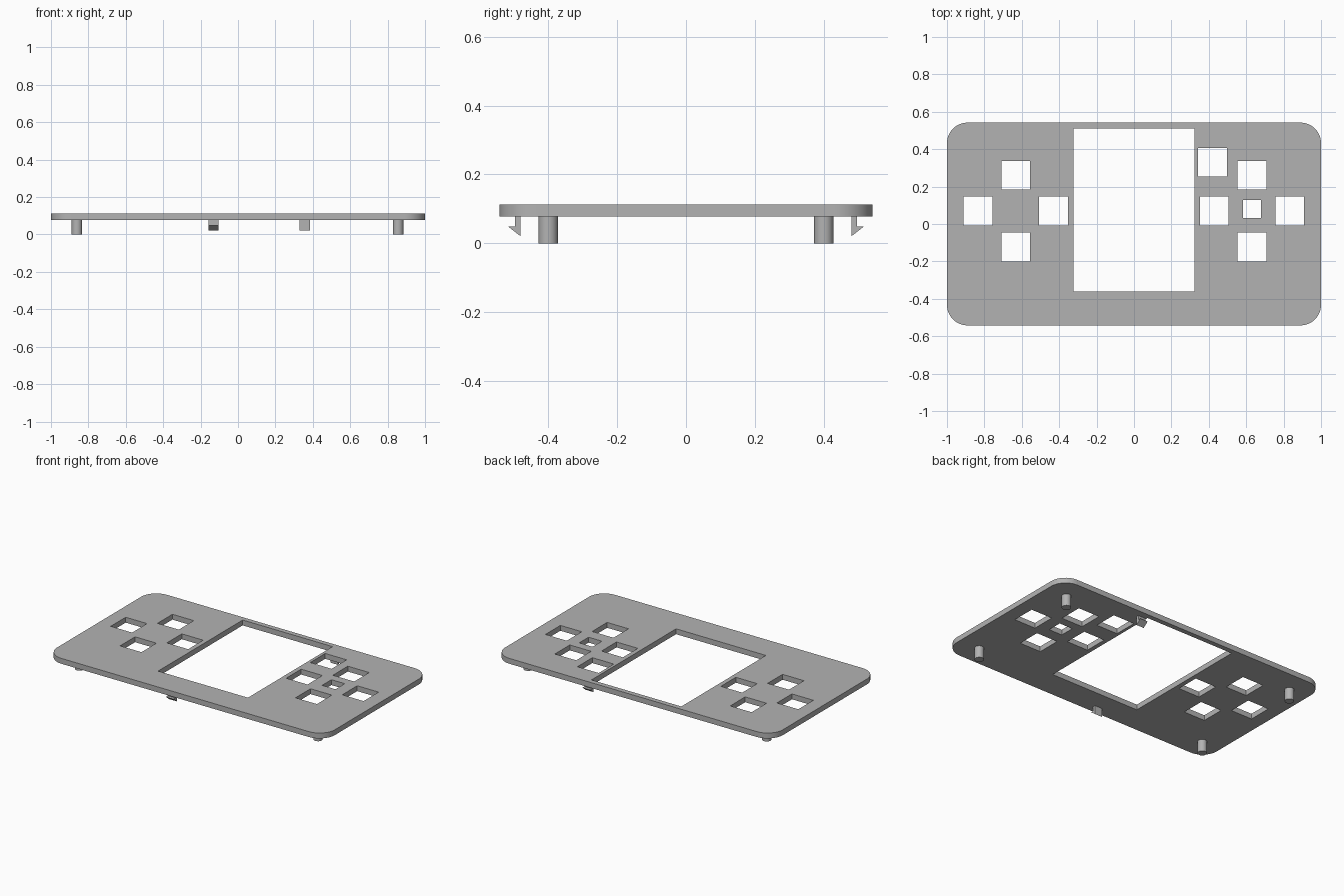
import bpy, bmesh
from math import sin, cos, pi

cube = bpy.data.objects.get("Cube")
if cube:
    bpy.data.objects.remove(cube)

BOTTOM, TOP = 0.078, 0.113

grey = bpy.data.materials.new("plain grey")
grey.use_nodes = True
grey.diffuse_color = (0.45, 0.45, 0.45, 1)
grey.node_tree.nodes["Principled BSDF"].inputs["Base Color"].default_value = grey.diffuse_color


def add_object(name, bm):
    bmesh.ops.recalc_face_normals(bm, faces=bm.faces)
    mesh = bpy.data.meshes.new(name)
    bm.to_mesh(mesh)
    bm.free()
    mesh.materials.append(grey)
    obj = bpy.data.objects.new(name, mesh)
    bpy.context.scene.collection.objects.link(obj)
    return obj


def extrude(bm, points, offset):
    face = bm.faces.new([bm.verts.new(p) for p in points])
    new = bmesh.ops.extrude_face_region(bm, geom=[face])["geom"]
    bmesh.ops.translate(bm, vec=offset, verts=[v for v in new if isinstance(v, bmesh.types.BMVert)])


def smooth(obj):
    bpy.ops.object.select_all(action="DESELECT")
    obj.select_set(True)
    bpy.context.view_layer.objects.active = obj
    bpy.ops.object.shade_smooth_by_angle(angle=0.6)


# Rounded face plate
half_x, half_y, radius, steps = 1.0, 0.542, 0.11, 12
outline = []
for corner, (sx, sy) in enumerate([(1, 1), (-1, 1), (-1, -1), (1, -1)]):
    for i in range(steps + 1):
        a = (corner + i / steps) * pi / 2
        outline.append((sx * (half_x - radius) + radius * cos(a),
                        sy * (half_y - radius) + radius * sin(a), BOTTOM))
bm = bmesh.new()
extrude(bm, outline, (0, 0, TOP - BOTTOM))
plate = add_object("face_plate", bm)

# Openings: screen window, two button crosses, and two extra buttons
openings = [(0, 0.075, 0.647, 0.87), (0.42, 0.33, 0.154, 0.154), (0.631, 0.08, 0.096, 0.096)]
for x in (-0.632, 0.631):
    for dx, dy in ((0.202, 0), (-0.202, 0), (0, 0.192), (0, -0.192)):
        openings.append((x + dx, 0.069 + dy, 0.154, 0.154))
bm = bmesh.new()
for x, y, w, h in openings:
    rect = [(x + sx * w / 2, y + sy * h / 2, 0) for sx, sy in ((-1, -1), (1, -1), (1, 1), (-1, 1))]
    extrude(bm, rect, (0, 0, 0.2))
cutter = add_object("opening_cutter", bm)
cutter.hide_render = True
cut = plate.modifiers.new("openings", "BOOLEAN")
cut.operation = "DIFFERENCE"
cut.solver = "EXACT"
cut.object = cutter
bpy.ops.object.select_all(action="DESELECT")
bpy.context.view_layer.objects.active = plate
plate.select_set(True)
bpy.ops.object.modifier_apply(modifier=cut.name)
bpy.data.objects.remove(cutter)
smooth(plate)

# Four mounting posts
for x, side in ((-0.861, "right"), (0.856, "left")):
    for y, end in ((-0.4, "front"), (0.4, "back")):
        bm = bmesh.new()
        ring = [(x + 0.028 * cos(i * pi / 16), y + 0.028 * sin(i * pi / 16), 0) for i in range(32)]
        extrude(bm, ring, (0, 0, BOTTOM))
        smooth(add_object(f"{end}_{side}_post", bm))

# Barbed snap clips, one on each long edge
barb = [(0.481, BOTTOM), (0.481, 0.021), (0.517, 0.049), (0.497, 0.049), (0.497, BOTTOM)]
for name, x, side in (("front_clip", -0.158, -1), ("back_clip", 0.329, 1)):
    bm = bmesh.new()
    extrude(bm, [(x, side * y, z) for y, z in barb], (0.055, 0, 0))
    add_object(name, bm)
